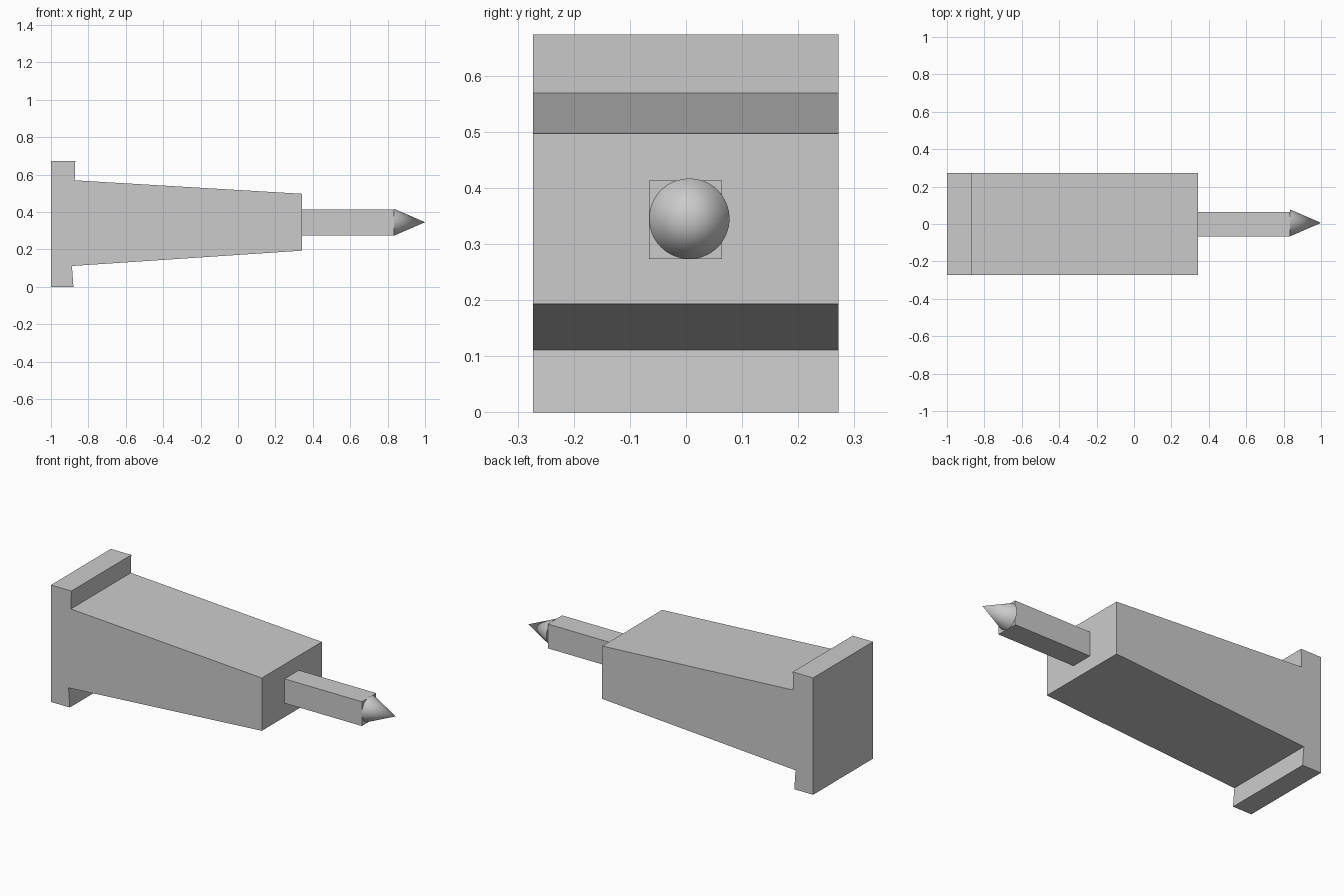
import bpy
import bmesh
import math
from mathutils import Matrix

cube = bpy.data.objects.get("Cube")
if cube:
    bpy.data.objects.remove(cube, do_unlink=True)

grey = bpy.data.materials.new("plain grey")
grey.use_nodes = True
colour = (0.6, 0.6, 0.6, 1)
grey.diffuse_color = colour
grey.node_tree.nodes["Principled BSDF"].inputs["Base Color"].default_value = colour


def finish(bm, name):
    bmesh.ops.recalc_face_normals(bm, faces=bm.faces)
    mesh = bpy.data.meshes.new(name)
    bm.to_mesh(mesh)
    bm.free()
    mesh.materials.append(grey)
    obj = bpy.data.objects.new(name, mesh)
    bpy.context.collection.objects.link(obj)
    return obj


def extruded(name, outline, y0, y1):
    """Extrude an x-z outline along y."""
    bm = bmesh.new()
    face = bm.faces.new([bm.verts.new((x, y0, z)) for x, z in outline])
    moved = bmesh.ops.extrude_face_region(bm, geom=[face])["geom"]
    verts = [v for v in moved if isinstance(v, bmesh.types.BMVert)]
    bmesh.ops.translate(bm, verts=verts, vec=(0, y1 - y0, 0))
    return finish(bm, name)


# Tapered body with its flanged end plate
extruded("tapered_body", [
    (-1, 0), (-0.88, 0), (-0.888, 0.111), (0.343, 0.193),
    (0.343, 0.497), (-0.873, 0.569), (-0.87, 0.673), (-1, 0.673),
], -0.273, 0.272)

# Square rod
extruded("square_rod", [
    (0.343, 0.273), (0.835, 0.273), (0.835, 0.413), (0.343, 0.413),
], -0.066, 0.064)

# Round pointed tip
start, end = 0.835, 1.0
bm = bmesh.new()
bmesh.ops.create_cone(
    bm, cap_ends=True, segments=64, radius1=0.0715, radius2=0, depth=end - start,
    matrix=Matrix.Translation(((start + end) / 2, 0.006, 0.345))
    @ Matrix.Rotation(math.pi / 2, 4, "Y"))
bmesh.ops.remove_doubles(bm, verts=bm.verts, dist=0.0001)
tip = finish(bm, "pointed_tip")
bpy.ops.object.select_all(action="DESELECT")
tip.select_set(True)
bpy.context.view_layer.objects.active = tip
bpy.ops.object.shade_smooth_by_angle(angle=math.radians(30))
